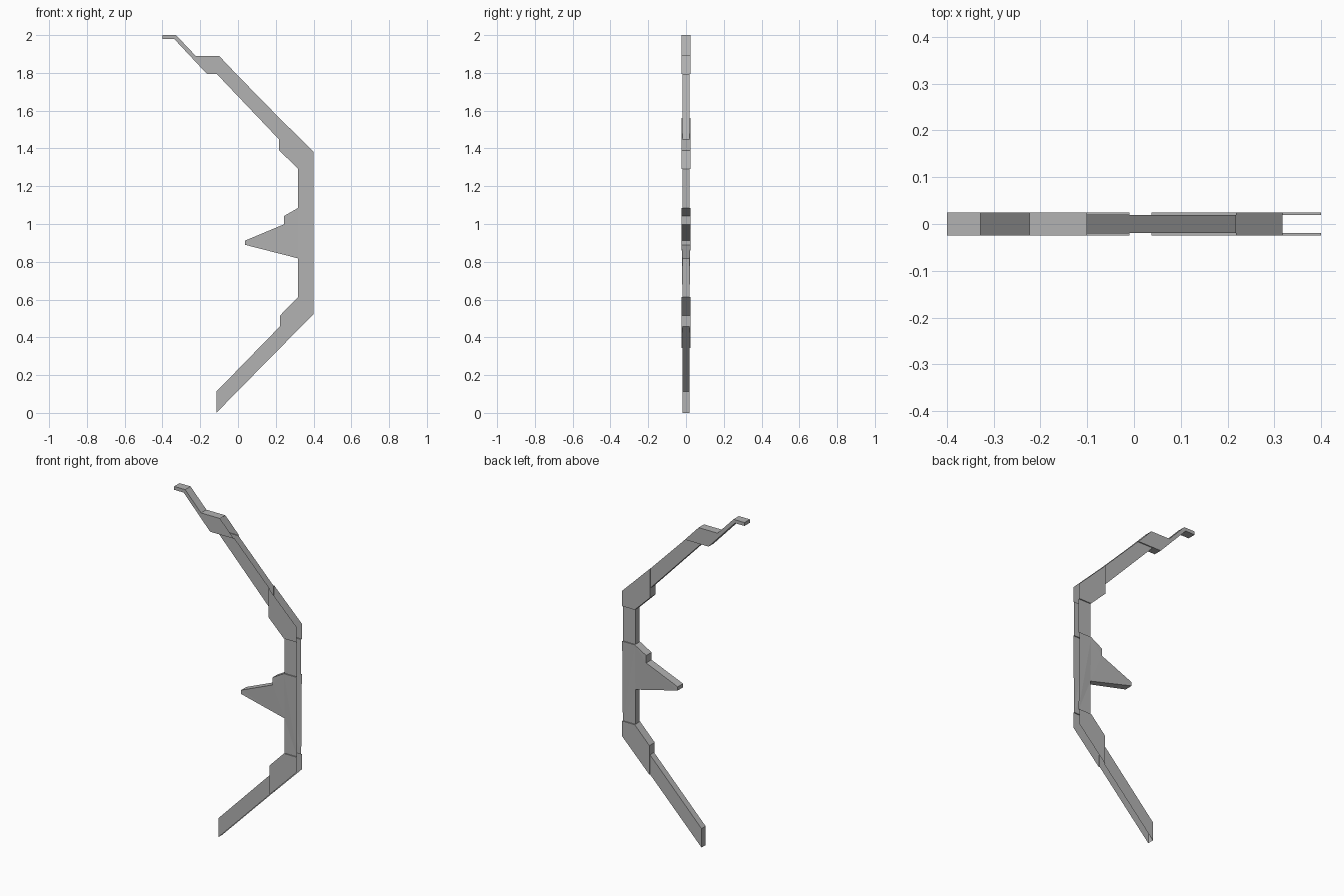
import bpy, bmesh

if "Cube" in bpy.data.objects:
    bpy.data.objects.remove(bpy.data.objects["Cube"])

grey = bpy.data.materials.new("plain grey")
grey.diffuse_color = (0.45, 0.45, 0.45, 1)
grey.use_nodes = True
grey.node_tree.nodes["Principled BSDF"].inputs["Base Color"].default_value = grey.diffuse_color

WIDE, THIN = 0.025, 0.019


def shell(name, outline, half, open_edges, lips=(), thin_points=()):
    """Two side sheets joined by walls; open edges get no wall, lips step down to the thin width."""
    bm = bmesh.new()
    n = len(outline)
    h = [THIN if i in thin_points else half for i in range(n)]
    front = [bm.verts.new((x, -h[i], z)) for i, (x, z) in enumerate(outline)]
    back = [bm.verts.new((x, h[i], z)) for i, (x, z) in enumerate(outline)]
    bm.faces.new(front[::-1])
    bm.faces.new(back)
    for i in range(n):
        j = (i + 1) % n
        if i in lips:
            for side, s in ((front, -1), (back, 1)):
                a, b = (bm.verts.new((outline[k][0], s * THIN, outline[k][1])) for k in (i, j))
                quad = (side[i], side[j], b, a)
                bm.faces.new(quad if s < 0 else quad[::-1])
        elif i not in open_edges:
            bm.faces.new((front[i], front[j], back[j], back[i]))
    bmesh.ops.triangulate(bm, faces=[f for f in bm.faces if len(f.verts) > 4])
    mesh = bpy.data.meshes.new(name)
    bm.to_mesh(mesh)
    bm.free()
    mesh.materials.append(grey)
    obj = bpy.data.objects.new(name, mesh)
    bpy.context.collection.objects.link(obj)
    return obj


# All outlines run clockwise in x, z; the outer side of the strip is hollow and open.
# Stepped tip at the top
shell("top_hook", [(-0.4, 2), (-0.328, 2), (-0.224, 1.89), (-0.1, 1.89), (-0.01, 1.795),
                   (-0.113, 1.795), (-0.165, 1.795), (-0.338, 1.98), (-0.4, 1.98)],
      WIDE, {3}, {4})

# Upper sloping arm
shell("upper_arm", [(-0.113, 1.795), (-0.01, 1.795), (0.218, 1.562), (0.218, 1.447)],
      THIN, {0, 1, 2})

# Upper corner
shell("upper_corner", [(0.218, 1.562), (0.4, 1.383), (0.4, 1.292), (0.318, 1.292),
                       (0.218, 1.39), (0.218, 1.447)],
      WIDE, {0, 1}, {2, 5})

# Upright post above the pointed latch
shell("post", [(0.318, 1.292), (0.4, 1.292), (0.4, 1.085), (0.318, 1.085)],
      THIN, {0, 1, 2})

# Pointed latch, narrowing to the post below
shell("latch", [(0.318, 1.085), (0.4, 1.085), (0.4, 0.613), (0.318, 0.613), (0.318, 0.818),
                (0.037, 0.89), (0.037, 0.912), (0.243, 0.998), (0.243, 1.042)],
      WIDE, {1, 2}, {0}, {2, 3, 4})

# Lower corner
shell("lower_corner", [(0.318, 0.613), (0.4, 0.613), (0.4, 0.522), (0.222, 0.343),
                       (0.222, 0.458), (0.222, 0.515)],
      WIDE, {1, 2}, {0, 3})

# Lower sloping arm
shell("lower_arm", [(-0.115, 0.112), (0.222, 0.458), (0.222, 0.343), (-0.115, 0)],
      THIN, {1, 2})
